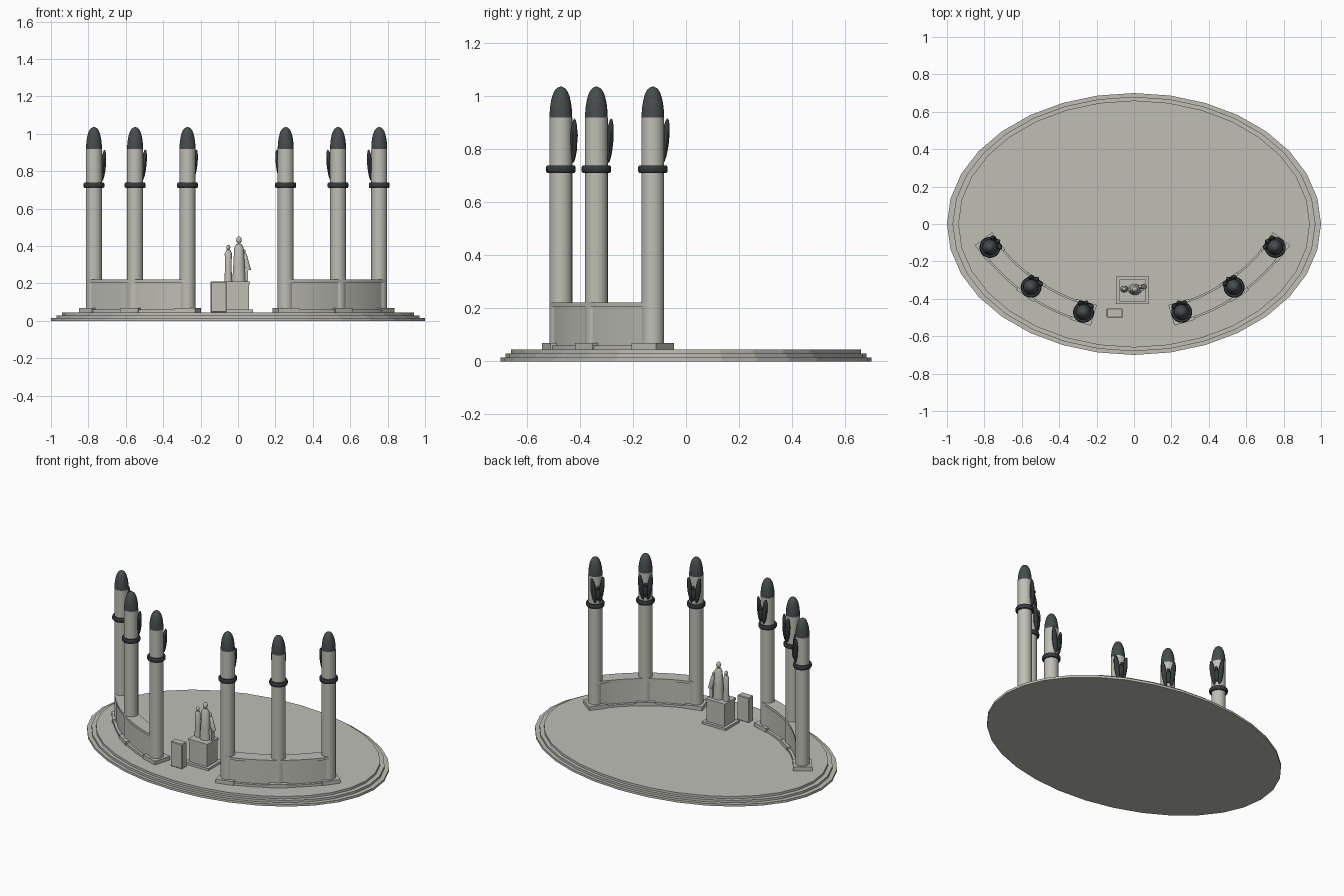
import bpy, bmesh, math
from mathutils import Vector, Matrix

if "Cube" in bpy.data.objects:
    bpy.data.objects.remove(bpy.data.objects["Cube"])


def material(name, rgb):
    m = bpy.data.materials.new(name)
    m.diffuse_color = (*rgb, 1)
    m.use_nodes = True
    m.node_tree.nodes["Principled BSDF"].inputs["Base Color"].default_value = m.diffuse_color
    return m


STONE = material("pale_stone", (0.52, 0.52, 0.47))
CAP = material("slate_cap", (0.062, 0.072, 0.074))
BRONZE = material("dark_bronze", (0.036, 0.042, 0.043))
CX = -0.0075  # symmetry line of the colonnade
FLOOR = 0.045


def finish(bm, name, mat, smooth=True):
    """Write the mesh, smooth shaded with sharp edges kept."""
    bmesh.ops.recalc_face_normals(bm, faces=bm.faces)
    for f in bm.faces:
        f.smooth = smooth
    for e in bm.edges:
        e.smooth = len(e.link_faces) == 2 and e.calc_face_angle(0) < math.radians(35)
    me = bpy.data.meshes.new(name)
    bm.to_mesh(me)
    bm.free()
    me.materials.append(mat)
    ob = bpy.data.objects.new(name, me)
    bpy.context.collection.objects.link(ob)
    return ob


def lathe(name, profile, mat, matrix, segs=20, smooth=True):
    """Revolve (radius, z) points round local z."""
    bm = bmesh.new()
    rings = []
    for r, z in profile:
        if r == 0:
            rings.append([bm.verts.new((0, 0, z))] * segs)
        else:
            rings.append([bm.verts.new((r * math.cos(a), r * math.sin(a), z))
                          for a in (math.tau * i / segs for i in range(segs))])
    for lo, hi in zip(rings, rings[1:]):
        for i in range(segs):
            j = (i + 1) % segs
            bm.faces.new(list(dict.fromkeys((lo[i], lo[j], hi[j], hi[i]))))
    for ring in (rings[0], rings[-1]):
        if len(set(ring)) > 1:
            bm.faces.new(ring)
    bm.transform(matrix)
    return finish(bm, name, mat, smooth)


def box(name, size, mat, matrix, bevel=0):
    """Box standing on the local origin."""
    bm = bmesh.new()
    bmesh.ops.create_cube(bm, size=1, matrix=Matrix.Diagonal((*size, 1)))
    bmesh.ops.translate(bm, verts=bm.verts, vec=(0, 0, size[2] / 2))
    if bevel:
        bmesh.ops.bevel(bm, geom=bm.edges[:], offset=bevel, segments=1, affect='EDGES')
    bm.transform(matrix)
    return finish(bm, name, mat, False)


def ball(name, radii, mat, matrix):
    bm = bmesh.new()
    bmesh.ops.create_uvsphere(bm, u_segments=12, v_segments=8, radius=1)
    bm.transform(matrix @ Matrix.Diagonal((*radii, 1)))
    return finish(bm, name, mat)


def at(x, y, z=0.0):
    return Matrix.Translation((x, y, z))


# Stepped oval platform
for i, (rx, ry) in enumerate([(1.0, 0.70), (0.97, 0.68), (0.94, 0.66)]):
    lathe(f"platform_step_{i + 1}", [(1, 0), (1, 0.015)], STONE,
          at(0, 0, 0.015 * i) @ Matrix.Diagonal((rx, ry, 1, 1)), 32, False)

# Column positions of one wing and the circle through them
COLS = [Vector((-0.7625, -0.125)), Vector((-0.5425, -0.338)), Vector((-0.2625, -0.472))]


def circle_centre(a, b, c):
    d = 2 * (a.x * (b.y - c.y) + b.x * (c.y - a.y) + c.x * (a.y - b.y))
    a2, b2, c2 = a.length_squared, b.length_squared, c.length_squared
    return Vector(((a2 * (b.y - c.y) + b2 * (c.y - a.y) + c2 * (a.y - b.y)) / d,
                   (a2 * (c.x - b.x) + b2 * (a.x - c.x) + c2 * (b.x - a.x)) / d))


CENTRE = circle_centre(*COLS)
RADIUS = (COLS[0] - CENTRE).length
ANGLES = [math.atan2(*(p - CENTRE).yx) % math.tau for p in COLS]


def arc_wall(name, half, z0, z1, side, steps=16):
    """Curved wall strip following the column circle."""
    bm = bmesh.new()
    rows = []
    for i in range(steps + 1):
        a = ANGLES[0] + (ANGLES[2] - ANGLES[0]) * i / steps
        row = []
        for r, z in ((RADIUS - half, z0), (RADIUS + half, z0),
                     (RADIUS + half, z1), (RADIUS - half, z1)):
            p = CENTRE + r * Vector((math.cos(a), math.sin(a)))
            row.append(bm.verts.new((CX + side * p.x, p.y, z)))
        rows.append(row)
    for a, b in zip(rows, rows[1:]):
        for k in range(4):
            m = (k + 1) % 4
            bm.faces.new((a[k], a[m], b[m], b[k]))
    bm.faces.new(rows[0])
    bm.faces.new(rows[-1])
    return finish(bm, name, STONE)


def column(p, side, label):
    x, y = CX + side * p.x, p.y
    inward = Vector((side * (CENTRE.x - p.x), CENTRE.y - p.y))
    # Local +y faces the inside of the curve
    frame = at(x, y) @ Matrix.Rotation(math.atan2(inward.y, inward.x) - math.pi / 2, 4, 'Z')
    box(f"column_foot_{label}", (0.115, 0.115, 0.025), STONE, frame @ at(0, 0, FLOOR))
    lathe(f"column_shaft_{label}", [(0.043, 0.06), (0.043, 0.92)], STONE, frame, 24)
    # Pointed dome
    dome = [(0.043 * math.cos(t) ** 0.8, 0.915 + 0.12 * math.sin(t))
            for t in (math.pi / 2 * k / 8 for k in range(8))]
    lathe(f"column_dome_{label}", dome + [(0, 1.037)], CAP, frame, 24)
    # Rounded collar ring
    lathe(f"column_ring_{label}",
          [(0.042, 0.711), (0.052, 0.711), (0.056, 0.717), (0.056, 0.733),
           (0.052, 0.739), (0.042, 0.739)], BRONZE, frame, 24)
    # Winged crest: two wings meeting low, with a body and head between
    for s in (-1, 1):
        ball(f"crest_wing_{label}_{'left' if s < 0 else 'right'}", (0.017, 0.014, 0.085), BRONZE,
             frame @ at(s * 0.026, 0.043, 0.832) @ Matrix.Rotation(s * 0.13, 4, 'Y')
             @ Matrix.Rotation(-s * 0.5, 4, 'Z'))
    ball(f"crest_body_{label}", (0.016, 0.014, 0.045), BRONZE, frame @ at(0, 0.049, 0.81))
    ball(f"crest_head_{label}", (0.009, 0.011, 0.012), BRONZE, frame @ at(0, 0.056, 0.852))


# Two mirrored wings
for side, wing in ((1, "left"), (-1, "right")):
    for i, p in enumerate(COLS):
        column(p, side, f"{wing}_{i + 1}")
    arc_wall(f"wall_plinth_{wing}", 0.052, FLOOR, 0.06, side)
    arc_wall(f"wall_{wing}", 0.035, 0.06, 0.206, side)
    arc_wall(f"wall_coping_{wing}", 0.043, 0.206, 0.222, side)

# Statue pedestal and standing tablet
PX, PY = -0.007, -0.355
box("pedestal_foot", (0.176, 0.146, 0.015), STONE, at(PX, PY, FLOOR))
box("pedestal_block", (0.134, 0.11, 0.135), STONE, at(PX, PY, 0.06))
box("pedestal_top", (0.142, 0.118, 0.016), STONE, at(PX, PY, 0.195))
box("tablet", (0.086, 0.05, 0.165), STONE, at(-0.104, -0.476, FLOOR), 0.004)


# Robed figures
def figure(name, x, y, z0, z1, r0, r1, head, lean=0.0):
    m = at(x, y, z0) @ Matrix.Rotation(lean, 4, 'Y')
    h = z1 - z0
    lathe(f"{name}_robe", [(r0, 0), (r0 * 0.85, h * 0.4), (r1, h * 0.9), (r1 * 0.55, h)],
          STONE, m @ Matrix.Diagonal((1, 0.85, 1, 1)), 12)
    ball(f"{name}_head", (head, head, head * 1.3), STONE, m @ at(0, 0, h + head * 1.3))


figure("tall_figure", 0.005, -0.35, 0.211, 0.412, 0.036, 0.025, 0.015)
figure("second_figure", -0.052, -0.348, 0.211, 0.378, 0.021, 0.019, 0.011)
figure("small_figure", 0.053, -0.335, 0.27, 0.362, 0.017, 0.011, 0.009, -0.2)
box("small_figure_support", (0.022, 0.03, 0.075), STONE, at(0.043, -0.34, 0.211))
